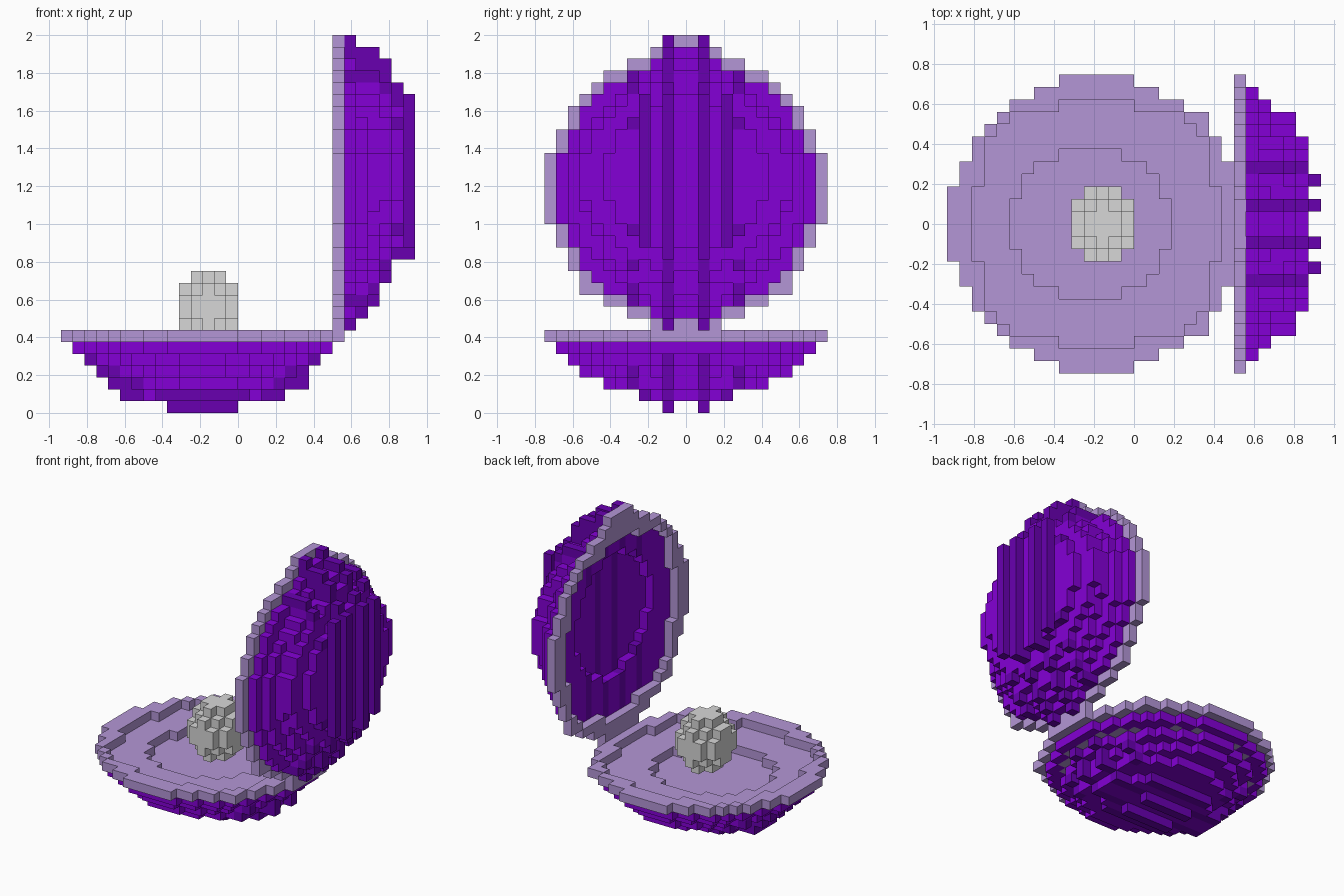
import bpy, bmesh

if "Cube" in bpy.data.objects:
    bpy.data.objects.remove(bpy.data.objects["Cube"], do_unlink=True)

V = 0.0625  # size of one block


def material(name, srgb):
    col = [((c / 255 + 0.055) / 1.055) ** 2.4 if c > 10 else c / 255 / 12.92 for c in srgb] + [1.0]
    m = bpy.data.materials.new(name)
    m.use_nodes = True
    m.diffuse_color = col
    bsdf = m.node_tree.nodes["Principled BSDF"]
    bsdf.inputs["Base Color"].default_value = col
    bsdf.inputs["Roughness"].default_value = 0.8
    return m


LILAC = material("lilac", (180, 150, 214))
PURPLE = material("bright purple", (132, 0, 214))
DARK = material("dark purple", (104, 0, 176))
PEARL = material("pearl grey", (215, 215, 215))

# Half length of the rim opening for each block row counted from the middle
HOLE = [10, 10, 10, 9, 9, 9, 9, 8, 7, 3, 0, 0]


def disc(u, y, lo, hi, w):
    """Is block (u, y) inside an ellipse spanning lo..hi with half width w?"""
    a = (u + 0.5 - (lo + hi) / 2) / ((hi - lo) / 2)
    b = (y + 0.5) / w
    return a * a + b * b <= 0.97


def band(y):
    """Block row counted outward from the middle."""
    return y if y >= 0 else -1 - y


def valve(lo, hi, hollow_shape, layers, crests, corner, tip, fleshy):
    """Blocks (u, y, depth) of one valve: rim, shell, ridges, flesh; depth 0 is the rim."""
    rim, shell, ridge, flesh = set(), set(), set(), set()

    def filled(u, y, a, b, w):
        return disc(u, y, a, b, w) or (tip and u == b and band(y) < 2)

    for u in range(lo - 1, hi + 2):
        for y in range(-12, 12):
            row = band(y)
            hole = abs(u + 0.5 - (lo + hi) / 2) < HOLE[row]
            hollow = disc(u, y, *hollow_shape)
            # rim ring, slightly squared off next to the hinge
            if (filled(u, y, lo, hi, 12) or (u == corner and row == 8)) and not hole:
                rim.add((u, y, 0))
            # stacked shell layers; ridges run past the ends of each layer
            for k, (a, b, w, solid_rows, end_rows) in enumerate(layers, 1):
                if k == 1 and hollow:
                    continue
                inside = filled(u, y, a, b, w)
                beside = filled(u - 1, y, a, b, w) or filled(u + 1, y, a, b, w)
                if fleshy and inside and ((k == 1 and disc(u, y, lo + 2, hi - 2, 10))
                                          or (k == 2 and hollow)):
                    flesh.add((u, y, k))
                elif inside:
                    (ridge if row in solid_rows else shell).add((u, y, k))
                elif beside and row in end_rows:
                    ridge.add((u, y, k))
            # outermost ridge crests
            for crest_row, a, b in crests:
                if row == crest_row and a <= u < b:
                    ridge.add((u, y, len(layers) + 1))
    return rim, shell, ridge, flesh


# Lower valve: u runs along x, depth runs downwards
lower = valve(
    -15, 9, (-10, 3, 6),
    [(-14, 8, 11, (), ()), (-12, 6, 10, (1,), (1,)), (-11, 5, 9, (1,), (1, 4)),
     (-10, 5, 7, (1,), (1, 4)), (-10, 4, 4, (1, 3), (1, 3))],
    [(1, -6, 0)], 5, False, True)
# Raised valve: u runs along z, depth runs towards +x
upper = valve(
    7, 31, (13, 27, 7),
    [(8, 30, 11, (1, 4), (1,)), (9, 29, 10, (1,), (1, 4)), (10, 29, 9, (1,), (1, 4)),
     (12, 28, 9, (1,), (1, 4)), (14, 26, 7, (1,), (1, 4))],
    [(1, 13, 27), (3, 14, 27)], 10, True, False)


def lay_flat(cells):
    return {(u, y, 6 - k) for u, y, k in cells}


def stand_up(cells):
    return {(8 + k, y, u) for u, y, k in cells}


# Pearl: blocky ball in the lower valve
pearl = {(x, y, z) for x in range(-5, 0) for y in range(-3, 3) for z in range(6, 12)
         if ((x + 3) / 2.7) ** 2 + ((y + 0.5) / 3) ** 2 + ((z - 8.5) / 3) ** 2 <= 1}

# Each part: name, blocks, colour, colour of upward faces
parts = [
    ("lower_rim", lay_flat(lower[0]), LILAC, LILAC),
    ("lower_shell", lay_flat(lower[1]), PURPLE, LILAC),
    ("lower_ridges", lay_flat(lower[2]), DARK, DARK),
    ("lower_flesh", lay_flat(lower[3]), LILAC, LILAC),
    ("upper_rim", stand_up(upper[0]), LILAC, LILAC),
    ("upper_shell", stand_up(upper[1]), PURPLE, PURPLE),
    ("upper_ridges", stand_up(upper[2]), DARK, DARK),
    ("pearl", pearl, PEARL, PEARL),
]
solid = set().union(*(part[1] for part in parts))


def build(name, cells, mat, top_mat):
    """Outer faces of a set of blocks, leaving out faces hidden by neighbours."""
    bm = bmesh.new()
    verts = {}

    def vert(p):
        if p not in verts:
            verts[p] = bm.verts.new([c * V for c in p])
        return verts[p]

    for cell in sorted(cells):
        for axis in range(3):
            b, c = (axis + 1) % 3, (axis + 2) % 3
            for side in (0, 1):
                other = list(cell)
                other[axis] += 2 * side - 1
                if tuple(other) in solid:
                    continue
                quad = []
                for db, dc in ((0, 0), (1, 0), (1, 1), (0, 1)):
                    p = list(cell)
                    p[axis] += side
                    p[b] += db
                    p[c] += dc
                    quad.append(vert(tuple(p)))
                face = bm.faces.new(quad if side else quad[::-1])
                if axis == 2 and side and top_mat is not mat:
                    face.material_index = 1
    mesh = bpy.data.meshes.new(name)
    bm.to_mesh(mesh)
    bm.free()
    mesh.materials.append(mat)
    if top_mat is not mat:
        mesh.materials.append(top_mat)
    bpy.context.collection.objects.link(bpy.data.objects.new(name, mesh))


for part in parts:
    build(*part)
